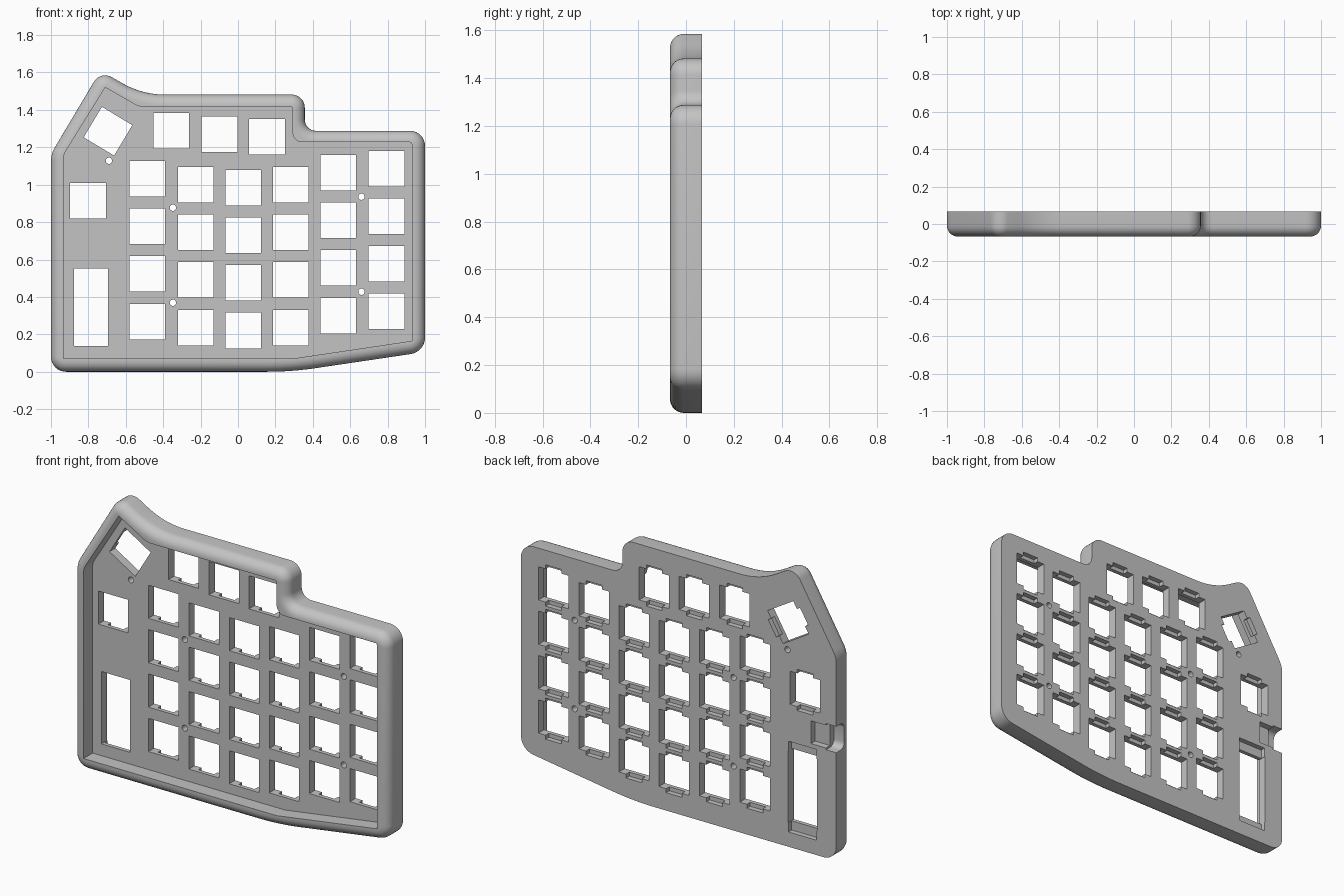
import bpy
import bmesh
import math
from mathutils import Matrix, Vector

if "Cube" in bpy.data.objects:
    bpy.data.objects.remove(bpy.data.objects["Cube"], do_unlink=True)

FRONT, BACK, FLOOR = -0.067, 0.067, 0.015
KEY, PITCH = 0.19, 0.2545


def rounded(corners, steps=8):
    """Polygon outline with an arc of the given radius at each (x, z, r)."""
    points = []
    for i, (x, z, r) in enumerate(corners):
        p = Vector((x, z))
        a = (Vector(corners[i - 1][:2]) - p).normalized()
        b = (Vector(corners[(i + 1) % len(corners)][:2]) - p).normalized()
        if r == 0:
            points.append(p)
            continue
        half = a.angle(b) / 2
        centre = p + (a + b).normalized() * r / math.sin(half)
        v0 = p + a * r / math.tan(half) - centre
        v1 = p + b * r / math.tan(half) - centre
        start = math.atan2(v0.y, v0.x)
        sweep = math.atan2(v0.x * v1.y - v0.y * v1.x, v0.dot(v1))
        for k in range(steps + 1):
            t = start + sweep * k / steps
            points.append(centre + r * Vector((math.cos(t), math.sin(t))))
    return points


def prism(bm, points, y0, y1):
    """Extrude an outline along y; returns the edges of the front face."""
    front = bm.faces.new([bm.verts.new((p.x, y0, p.y)) for p in points])
    edges = list(front.edges)
    back = bm.faces.new([bm.verts.new((p.x, y1, p.y)) for p in reversed(points)])
    n = len(points)
    f, b = list(front.verts), list(reversed(back.verts))
    for i in range(n):
        j = (i + 1) % n
        bm.faces.new((f[j], f[i], b[i], b[j]))
    bmesh.ops.recalc_face_normals(bm, faces=bm.faces[:])
    return edges


def box(bm, x, z, w, h, y0, y1, angle=0):
    matrix = (Matrix.Translation((x, (y0 + y1) / 2, z))
              @ Matrix.Rotation(-angle, 4, 'Y')
              @ Matrix.Diagonal((w, y1 - y0, h, 1)))
    bmesh.ops.create_cube(bm, size=1, matrix=matrix)


def make(name, bm):
    mesh = bpy.data.meshes.new(name)
    bm.to_mesh(mesh)
    bm.free()
    obj = bpy.data.objects.new(name, mesh)
    bpy.context.collection.objects.link(obj)
    return obj


def cut(target, name, bm):
    """Subtract the cutter mesh from the target and discard the cutter."""
    cutter = make(name, bm)
    cutter.hide_render = True
    mod = target.modifiers.new(name, 'BOOLEAN')
    mod.operation = 'DIFFERENCE'
    mod.solver = 'EXACT'
    mod.object = cutter
    bpy.ops.object.select_all(action='DESELECT')
    bpy.context.view_layer.objects.active = target
    target.select_set(True)
    bpy.ops.object.modifier_apply(modifier=name)
    bpy.data.objects.remove(cutter, do_unlink=True)


# Case body with a rounded front rim
bm = bmesh.new()
rim = prism(bm, rounded([
    (-1, 0, 0.08), (0.285, 0, 1.8), (1, 0.106, 0.09), (1, 1.288, 0.08),
    (0.357, 1.288, 0.06), (0.357, 1.482, 0.07), (-0.513, 1.482, 0.45),
    (-0.735, 1.61, 0.07), (-1, 1.165, 0.14)]), FRONT, BACK)
bmesh.ops.bevel(bm, geom=rim, offset=0.058, offset_type='OFFSET',
                segments=7, profile=0.5, affect='EDGES')
case = make("keyboard_case", bm)

# Front recess down to the switch plate
bm = bmesh.new()
prism(bm, rounded([
    (-0.933, 0.07, 0), (0.29, 0.07, 0), (0.93, 0.165, 0), (0.93, 1.228, 0.015),
    (0.292, 1.228, 0.05), (0.292, 1.417, 0.012), (-0.53, 1.417, 0.1),
    (-0.71, 1.52, 0), (-0.933, 1.16, 0.08)]), FRONT - 0.1, FLOOR)
cut(case, "recess_cutter", bm)

# Key positions: x, z, rotation
keys = [(-0.356, 1.289, 0), (-0.099, 1.27, 0), (0.155, 1.257, 0),
        (-0.802, 0.914, 0), (-0.695, 1.286, math.radians(59))]
columns = [(-0.484, 1.032), (-0.227, 1.0), (0.029, 0.984),
           (0.283, 1.0), (0.537, 1.064), (0.794, 1.086)]
for x, top in columns:
    keys += [(x, top - row * PITCH, 0) for row in range(4)]

# Switch openings, long slot and screw holes
bm = bmesh.new()
for x, z, angle in keys:
    box(bm, x, z, KEY, KEY, -0.03, 0.1, angle)
box(bm, -0.786, 0.345, 0.182, 0.415, -0.03, 0.1)
for x, z in [(-0.69, 1.128), (-0.348, 0.877), (0.66, 0.936),
             (-0.348, 0.369), (0.66, 0.428)]:
    bmesh.ops.create_cone(
        bm, cap_ends=True, segments=20, radius1=0.017, radius2=0.017, depth=0.16,
        matrix=Matrix.Translation((x, 0.03, z)) @ Matrix.Rotation(math.pi / 2, 4, 'X'))
cut(case, "opening_cutter", bm)

# Clip notches and slot ledges on the back, and the cable pocket
bm = bmesh.new()
for x, z, angle in keys:
    box(bm, x, z, 0.1, KEY + 0.046, 0.038, 0.1, angle)
box(bm, -0.786, 0.345, 0.178, 0.52, 0.038, 0.1)
box(bm, -0.89, 0.695, 0.1, 0.13, 0.03, 0.1)
cut(case, "notch_cutter", bm)

# Cable opening through the side wall, with rounded inner corners
bm = bmesh.new()
box(bm, -1.0, 0.695, 0.13, 0.15, -0.005, 0.12)
bmesh.ops.bevel(bm, geom=[e for e in bm.edges
                          if all(v.co.y < 0 for v in e.verts)
                          and abs(e.verts[0].co.x - e.verts[1].co.x) > 0.1],
                offset=0.035, segments=5, profile=0.5, affect='EDGES')
cut(case, "cable_cutter", bm)

# Plain grey plastic
grey = bpy.data.materials.new("grey_plastic")
grey.use_nodes = True
colour = (0.55, 0.55, 0.55, 1)
grey.diffuse_color = colour
grey.node_tree.nodes["Principled BSDF"].inputs["Base Color"].default_value = colour
case.data.materials.clear()
case.data.materials.append(grey)
for face in case.data.polygons:
    face.material_index = 0
bpy.ops.object.shade_smooth_by_angle(angle=math.radians(30))
